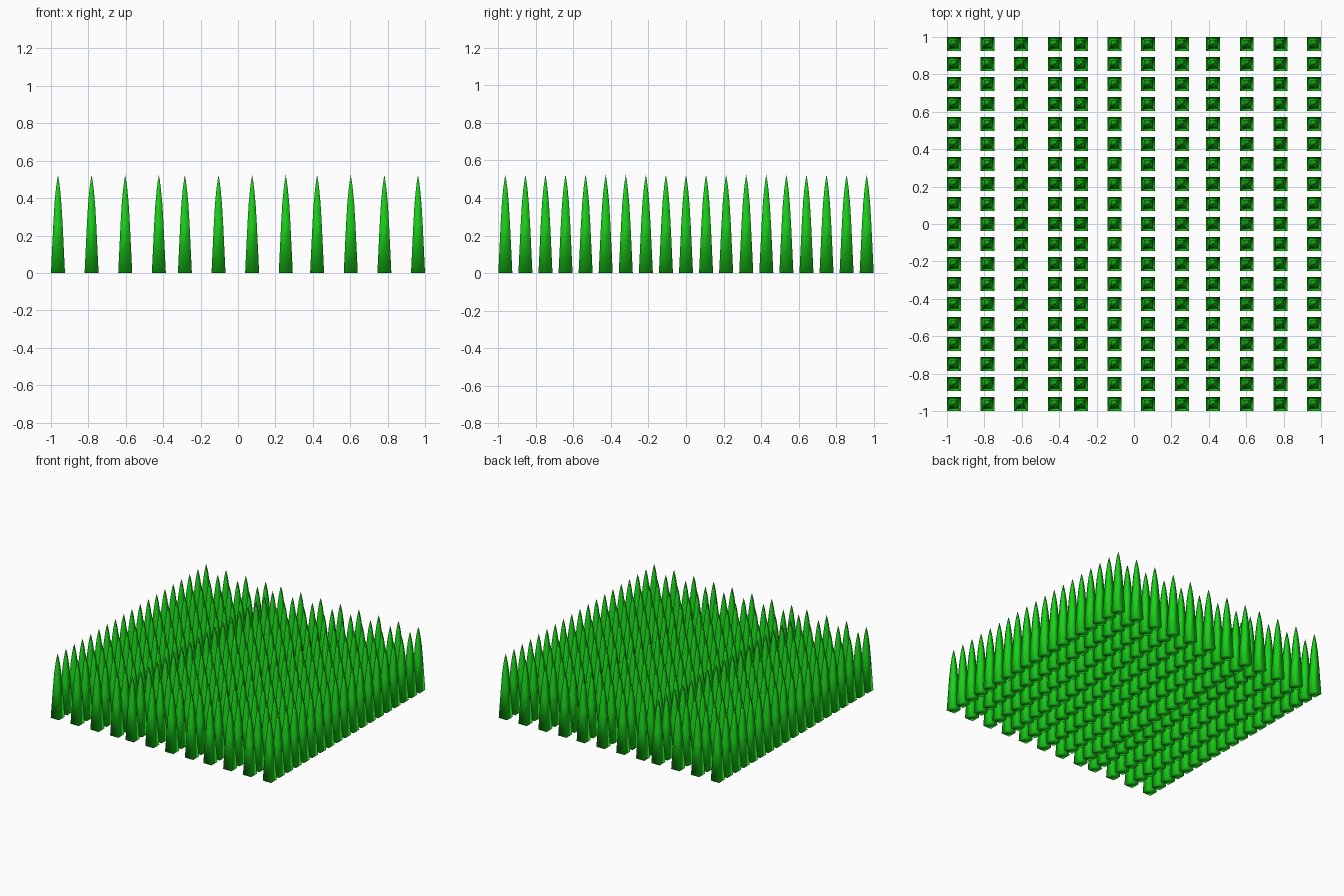
import bpy
import bmesh

if "Cube" in bpy.data.objects:
    bpy.data.objects.remove(bpy.data.objects["Cube"])

HALF = 0.0374
# (height, half width) of the square blade section
PROFILE = [(0.0, HALF), (0.26, 0.025), (0.37, 0.0185), (0.45, 0.011), (0.495, 0.005)]
TIP = 0.523

green = bpy.data.materials.new("grass_green")
green.diffuse_color = (0.01, 0.65, 0.01, 1)
green.use_nodes = True
green.node_tree.nodes["Principled BSDF"].inputs["Base Color"].default_value = green.diffuse_color


def add_blade(bm, x, y):
    # stacked square rings closed with a base and a pointed tip
    rings = [[bm.verts.new((x + sx * h, y + sy * h, z))
              for sx, sy in ((-1, -1), (1, -1), (1, 1), (-1, 1))]
             for z, h in PROFILE]
    tip = bm.verts.new((x, y, TIP))
    bm.faces.new(rings[0][::-1])
    for i in range(4):
        j = (i + 1) % 4
        for a, b in zip(rings, rings[1:]):
            bm.faces.new((a[i], a[j], b[j], b[i]))
        bm.faces.new((rings[-1][i], rings[-1][j], tip))


# three patches of four columns, nineteen rows each
for n, start in enumerate((-0.9626, -0.284, 0.423)):
    bm = bmesh.new()
    for col in range(4):
        for row in range(19):
            add_blade(bm, start + col * 0.1798, -0.9626 + row * 1.9252 / 18)
    for f in bm.faces:
        f.smooth = True
    mesh = bpy.data.meshes.new(f"grass_patch_{n + 1}")
    bm.to_mesh(mesh)
    bm.free()
    mesh.materials.append(green)
    bpy.context.collection.objects.link(bpy.data.objects.new(mesh.name, mesh))
